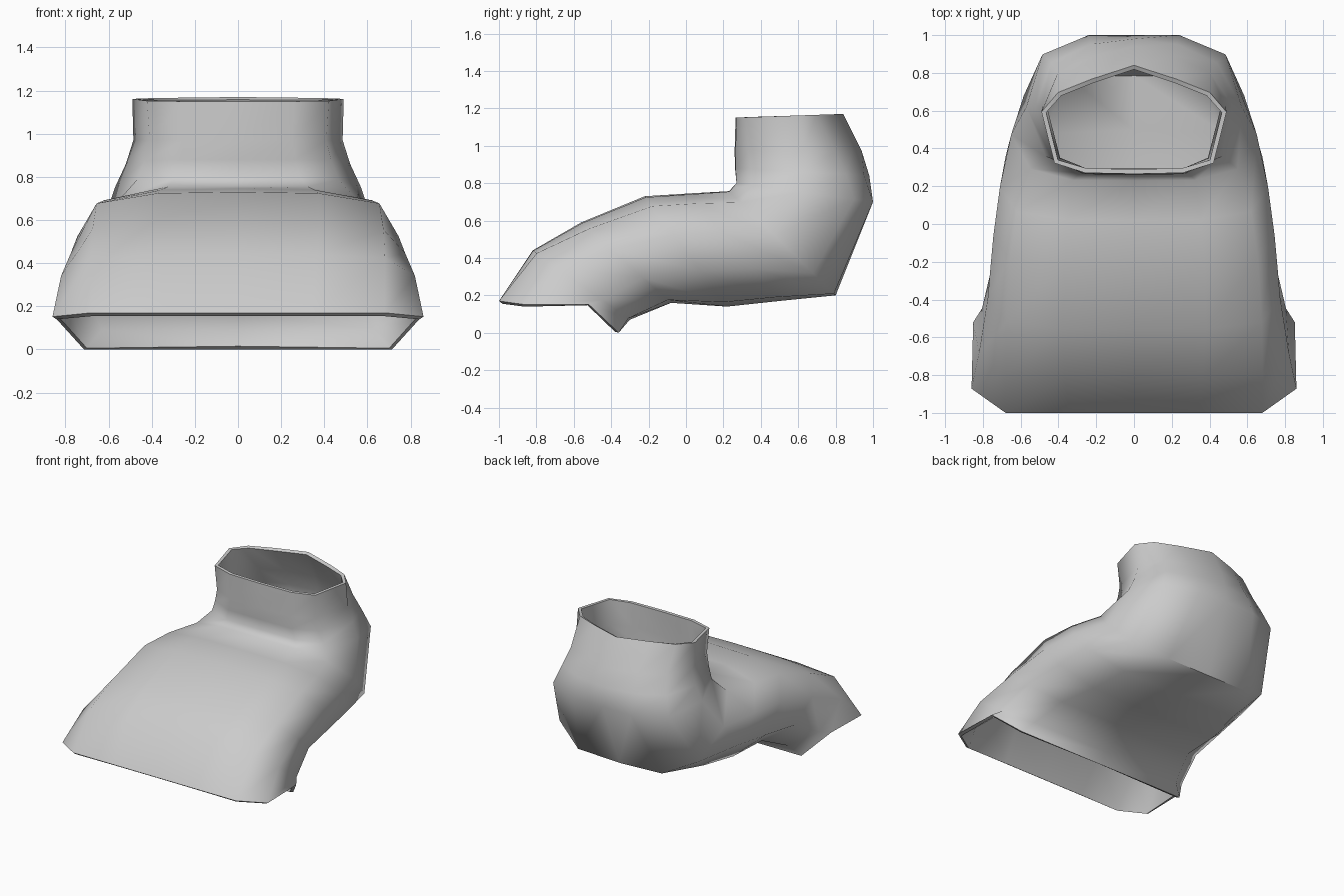
import bpy, math

if "Cube" in bpy.data.objects:
    bpy.data.objects.remove(bpy.data.objects["Cube"])

# Half cross-sections: (fraction of half width, fraction from upper to lower wall)
MOUTH = [(0, 0), (.4, 0), (.79, 0), (1, .2), (.99, .75), (.83, 1), (0, 1)]
BOX = [(0, 0), (.5, .01), (.88, .09), (1, .35), (.97, .68), (.72, .96), (0, 1)]
BEND = [(0, 0), (.5, .0), (.82, .12), (1, .48), (.85, .86), (.42, 1), (0, 1)]
NECK = [(0, 0), (.53, .01), (.86, .1), (1, .57), (.82, .75), (.47, .87), (0, 1)]
SHAPES = [MOUTH, BOX, BEND, NECK]

# Stations along the duct: upper wall y, z, lower wall y, z, half width, shape blend
STATIONS = [
    (-1.0, .17, -.36, 0, .86, 0),
    (-.82, .44, -.30, .07, .82, .45),
    (-.56, .59, -.08, .16, .775, .9),
    (-.22, .73, .22, .14, .745, 1),
    (.02, .745, .50, .17, .71, 1.1),
    (.23, .757, .80, .20, .65, 1.6),
    (.27, .80, 1.0, .70, .57, 2),
    (.262, .88, .98, .84, .52, 2.3),
    (.26, .97, .94, .97, .485, 2.6),
    (.265, 1.15, .84, 1.17, .49, 3),
]


def ring(ty, tz, by, bz, w, t):
    """Full loop of points for one station, mirrored across x."""
    i = min(int(t), 2)
    f = t - i
    half = []
    for a, b in zip(SHAPES[i], SHAPES[i + 1]):
        u = a[0] + (b[0] - a[0]) * f
        v = a[1] + (b[1] - a[1]) * f
        half.append((u * w, ty + (by - ty) * v, tz + (bz - tz) * v))
    if t == 0:  # the mouth rim runs level along the sides
        for k in (3, 4):
            half[k] = (half[k][0], half[k][1], .152)
    return half + [(-x, y, z) for x, y, z in half[-2:0:-1]]


# Lofted duct shell
rings = [ring(*s) for s in STATIONS]
n = len(rings[0])
verts = [p for r in rings for p in r]
faces = [(k * n + i, k * n + (i + 1) % n, (k + 1) * n + (i + 1) % n, (k + 1) * n + i)
         for k in range(len(rings) - 1) for i in range(n)]
mesh = bpy.data.meshes.new("duct_elbow")
mesh.from_pydata(verts, [], faces)
duct = bpy.data.objects.new("duct_elbow", mesh)
bpy.context.collection.objects.link(duct)
bpy.context.view_layer.objects.active = duct
duct.select_set(True)

# Thin wall, open at both ends
wall = duct.modifiers.new("wall", 'SOLIDIFY')
wall.thickness = .025
wall.offset = -1
bpy.ops.object.modifier_apply(modifier=wall.name)
bpy.ops.object.shade_smooth_by_angle(angle=math.radians(62))
